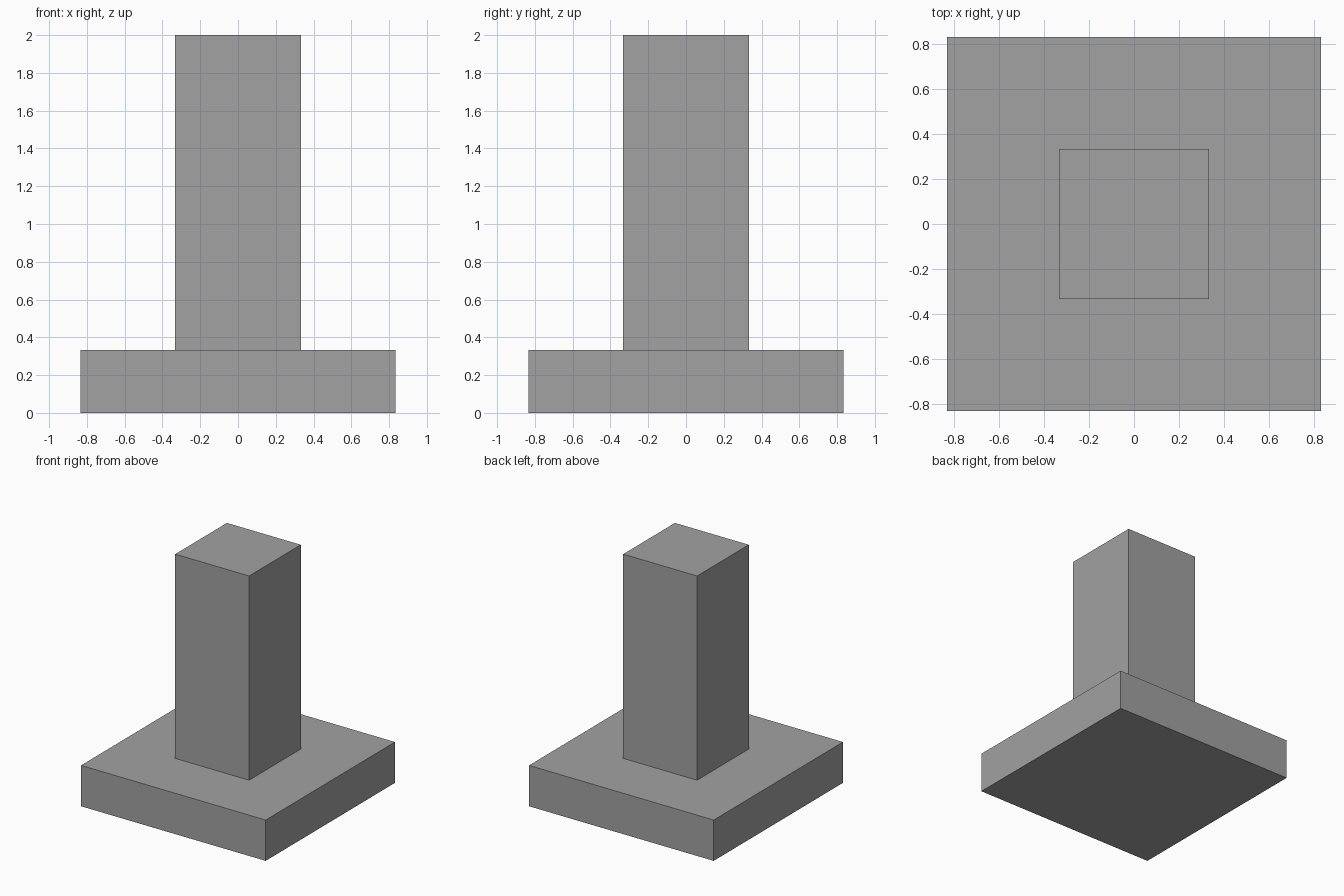
import bpy
import bmesh
from mathutils import Matrix

# Remove the default object
cube = bpy.data.objects.get("Cube")
if cube:
    bpy.data.objects.remove(cube, do_unlink=True)

# Single flat grey
GREY = (0.36, 0.36, 0.36, 1.0)
concrete = bpy.data.materials.new("concrete grey")
concrete.use_nodes = True
concrete.diffuse_color = GREY
concrete.node_tree.nodes["Principled BSDF"].inputs["Base Color"].default_value = GREY


def block(name, width, bottom, top):
    """Square block centred on the z axis, between two heights."""
    bm = bmesh.new()
    height = top - bottom
    bmesh.ops.create_cube(
        bm, size=1.0,
        matrix=Matrix.Translation((0, 0, bottom + height / 2))
        @ Matrix.Diagonal((width, width, height, 1)))
    mesh = bpy.data.meshes.new(name)
    bm.to_mesh(mesh)
    bm.free()
    mesh.materials.append(concrete)
    obj = bpy.data.objects.new(name, mesh)
    bpy.context.collection.objects.link(obj)
    return obj


# Wide footing slab with a square column standing on it
FOOTING_TOP = 1 / 3
block("footing", 5 / 3, 0, FOOTING_TOP)
block("column", 2 / 3, FOOTING_TOP, 2)
